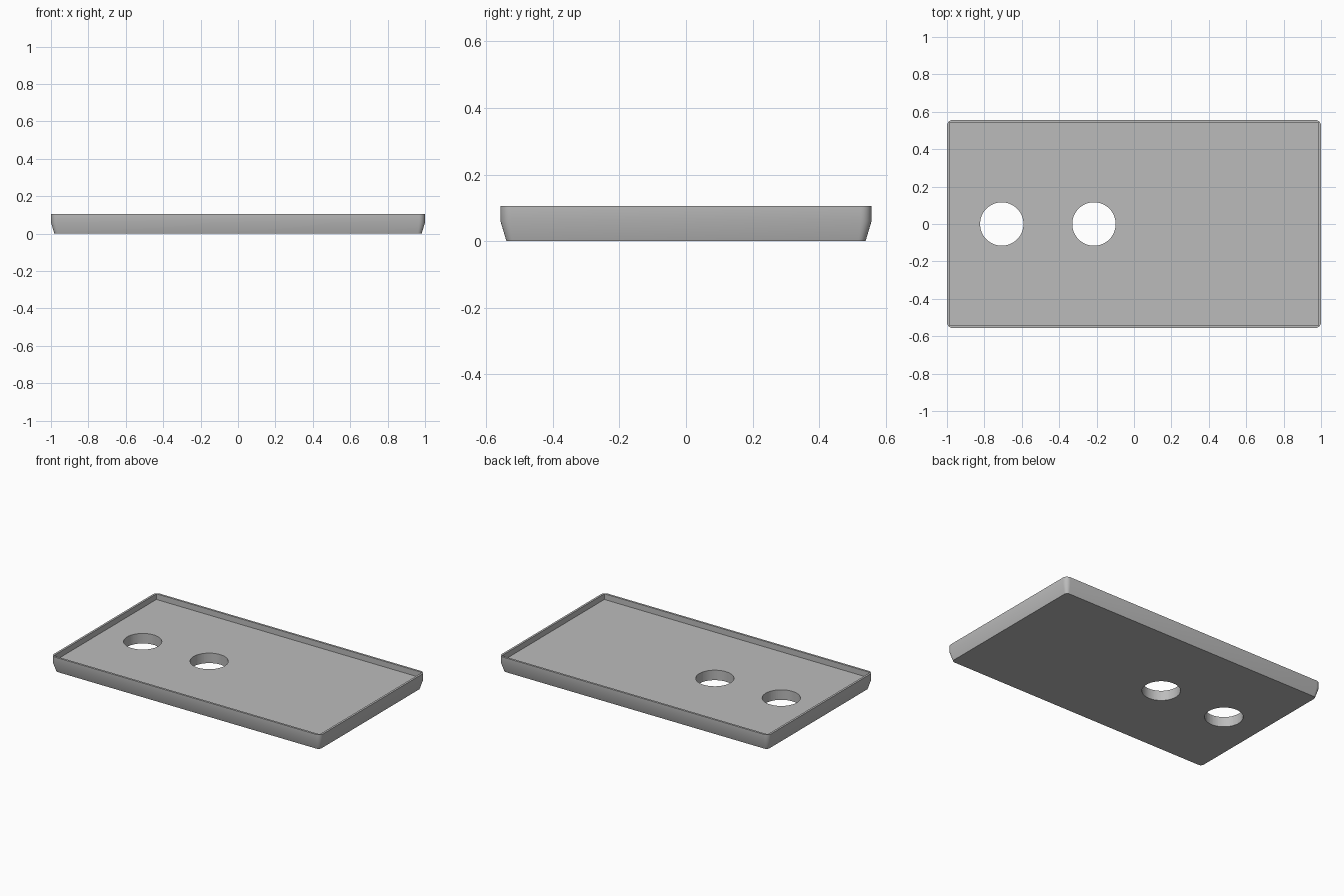
import bpy
import bmesh
import math

cube = bpy.data.objects.get("Cube")
if cube:
    bpy.data.objects.remove(cube, do_unlink=True)

grey = bpy.data.materials.new("plain grey")
grey.use_nodes = True
colour = (0.5, 0.5, 0.5, 1)
grey.diffuse_color = colour
grey.node_tree.nodes["Principled BSDF"].inputs["Base Color"].default_value = colour

HALF_X, HALF_Y, HEIGHT, FLOOR = 1.0, 0.557, 0.105, 0.067
HOLE_RADIUS = 0.116


def ring(bm, inset, z, radius, steps=6):
    """Rounded rectangle of vertices, inset from the outer size."""
    verts = []
    for corner, (sx, sy) in enumerate(((1, 1), (-1, 1), (-1, -1), (1, -1))):
        cx = sx * (HALF_X - inset - radius)
        cy = sy * (HALF_Y - inset - radius)
        for i in range(steps + 1):
            a = math.pi / 2 * (corner + i / steps)
            verts.append(bm.verts.new((cx + radius * math.cos(a),
                                       cy + radius * math.sin(a), z)))
    return verts


# Tray: tapered outside, flat rim, recessed floor
bm = bmesh.new()
sections = [(0.018, 0, 0.022), (0, 0.06, 0.032), (0, HEIGHT, 0.032),
            (0.014, HEIGHT, 0.004), (0.014, FLOOR, 0.004)]
rings = [ring(bm, *s) for s in sections]
for low, high in zip(rings, rings[1:]):
    for i in range(len(low)):
        j = (i + 1) % len(low)
        bm.faces.new((low[i], low[j], high[j], high[i]))
bm.faces.new(rings[0][::-1])
bm.faces.new(rings[-1])
mesh = bpy.data.meshes.new("tray")
bm.to_mesh(mesh)
bm.free()
tray = bpy.data.objects.new("tray", mesh)
bpy.context.collection.objects.link(tray)
mesh.materials.append(grey)

# Two round through holes
for name, x in (("outer_hole_cutter", -0.707), ("inner_hole_cutter", -0.214)):
    bpy.ops.mesh.primitive_cylinder_add(vertices=64, radius=HOLE_RADIUS, depth=0.5,
                                        location=(x, 0, 0.05))
    cutter = bpy.context.object
    cutter.name = name
    cutter.data.materials.append(grey)
    cutter.hide_render = True
    cutter.hide_viewport = True
    cut = tray.modifiers.new(name, 'BOOLEAN')
    cut.operation = 'DIFFERENCE'
    cut.solver = 'EXACT'
    cut.object = cutter

# Smooth rounded walls with crisp rims
bpy.ops.object.select_all(action='DESELECT')
bpy.context.view_layer.objects.active = tray
tray.select_set(True)
bpy.ops.object.shade_smooth_by_angle(angle=math.radians(30))
for modifier in list(tray.modifiers):
    if modifier.type == 'BOOLEAN':
        bpy.ops.object.modifier_apply(modifier=modifier.name)
bpy.ops.object.shade_smooth_by_angle(angle=math.radians(30))
